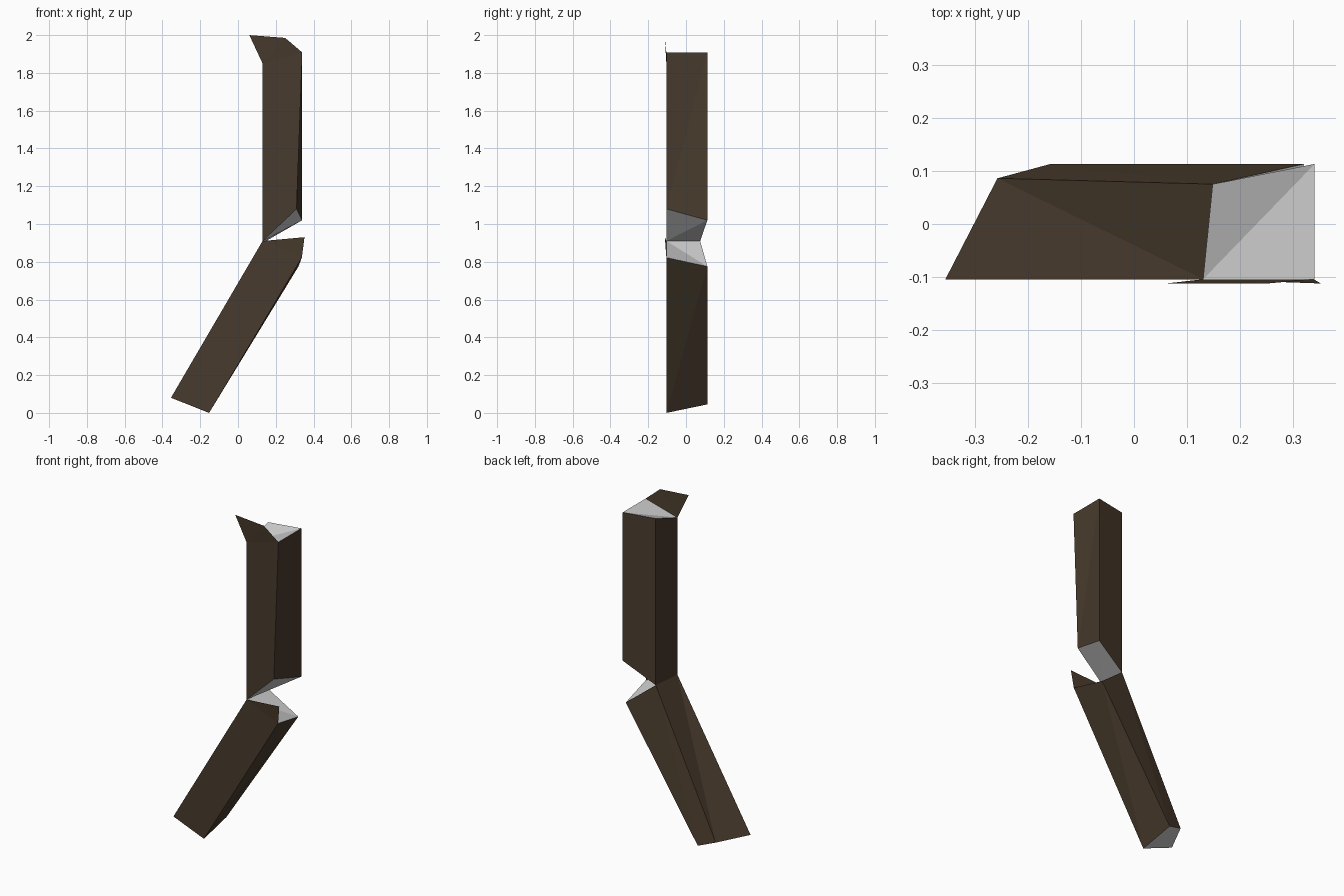
import bpy

if "Cube" in bpy.data.objects:
    bpy.data.objects.remove(bpy.data.objects["Cube"])

wood = bpy.data.materials.new("dark_wood")
wood.diffuse_color = (0.066, 0.044, 0.026, 1)
wood.use_nodes = True
wood.node_tree.nodes["Principled BSDF"].inputs["Base Color"].default_value = wood.diffuse_color


def make(name, verts, faces, mat=None):
    mesh = bpy.data.meshes.new(name)
    mesh.from_pydata(verts, [], faces)
    mesh.update()
    if mat:
        mesh.materials.append(mat)
    obj = bpy.data.objects.new(name, mesh)
    bpy.context.collection.objects.link(obj)
    return obj


def beam(name, bottom, top):
    """Four wooden sides between two corner rings (front left, front right,
    back right, back left), with plain grey end caps."""
    sides = []
    for i in range(4):
        j = (i + 1) % 4
        sides += [(i, j, j + 4), (i, j + 4, i + 4)]
    make(name + "_sides", bottom + top, sides, wood)
    make(name + "_top_end", top, [(0, 1, 2), (0, 2, 3)])
    make(name + "_bottom_end", bottom, [(0, 2, 1), (0, 3, 2)])


F, B, S = -0.104, 0.113, -0.112   # front plane, back plane, splinter tips

# Upper, upright half of the snapped beam
upper_bottom = [(0.13, F, 0.91), (0.31, F, 1.08), (0.34, B, 1.02), (0.148, 0.075, 0.91)]
upper_top = [(0.13, F, 1.85), (0.34, F, 1.908), (0.34, B, 1.908), (0.148, 0.075, 1.908)]
beam("upper_beam", upper_bottom, upper_top)

# Lower, leaning half
lower_bottom = [(-0.355, F, 0.08), (-0.153, F, 0.0), (-0.157, B, 0.045), (-0.257, 0.086, 0.08)]
lower_top = [(0.13, F, 0.91), (0.338, F, 0.822), (0.32, B, 0.775), (0.148, 0.075, 0.91)]
beam("lower_beam", lower_bottom, lower_top)

# Thin splinters standing above the front face of each half
make("upper_splinter",
     [upper_top[0], upper_top[1], (0.25, S, 1.985), (0.06, S, 2.0)],
     [(0, 1, 2), (0, 2, 3)], wood)
make("lower_splinter",
     [lower_top[0], lower_top[1], (0.352, S, 0.93)], [(0, 1, 2)], wood)
